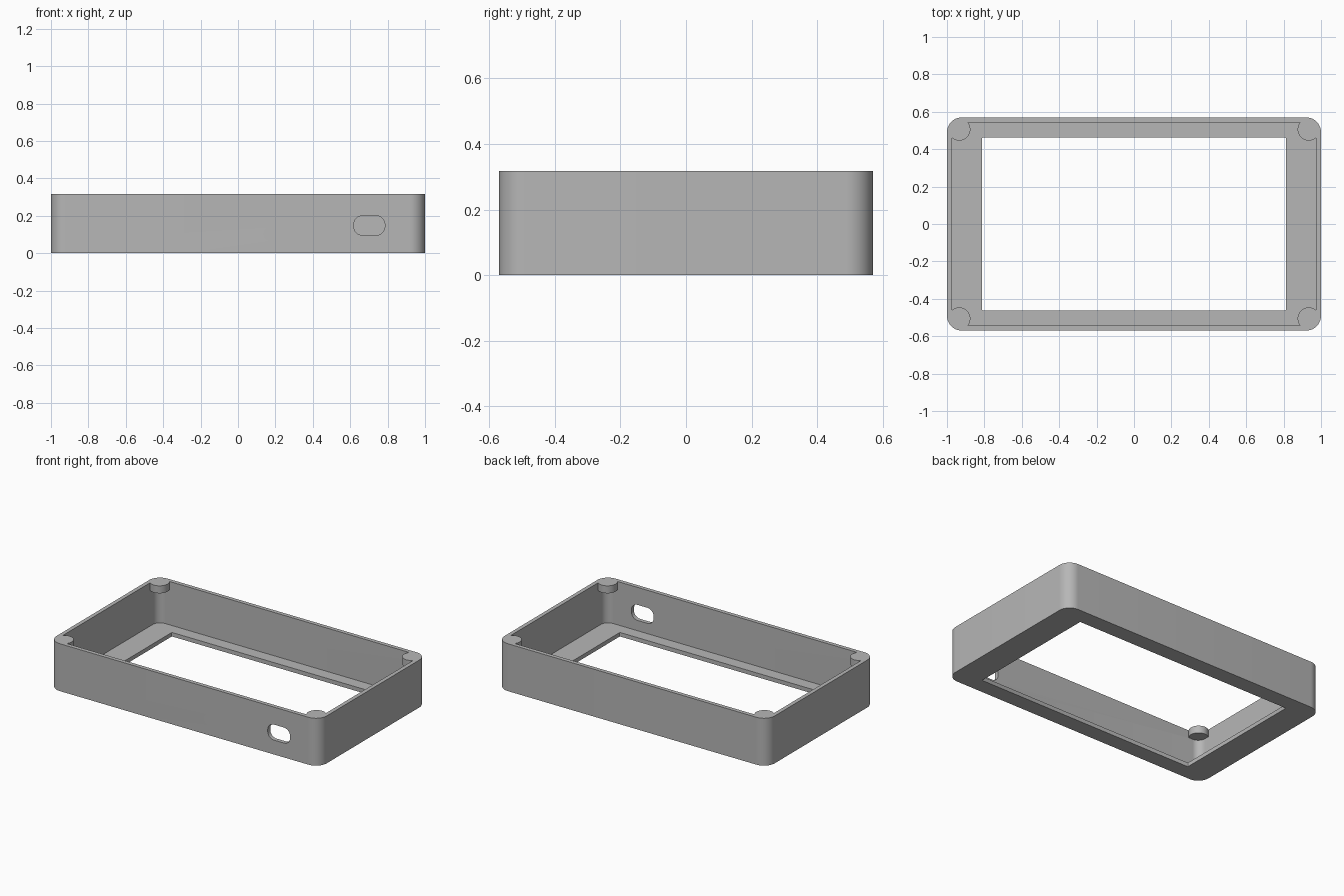
import bpy
import bmesh
from math import cos, sin, pi, radians
from mathutils import Matrix

cube = bpy.data.objects.get("Cube")
if cube:
    bpy.data.objects.remove(cube, do_unlink=True)

HALF_X, HALF_Y, HEIGHT = 1.0, 0.57, 0.317
WALL, FLOOR, CORNER = 0.027, 0.027, 0.08
TAB_BOTTOM = HEIGHT - 0.05

grey = bpy.data.materials.new("plain_grey")
grey.use_nodes = True
colour = (0.47, 0.47, 0.47, 1)
grey.diffuse_color = colour
grey.node_tree.nodes["Principled BSDF"].inputs["Base Color"].default_value = colour


def rounded_prism(name, hx, hy, radius, z0, z1, matrix=Matrix(), steps=12):
    """Rounded rectangle extruded from z0 to z1, then placed by matrix."""
    bm = bmesh.new()
    ring = []
    for quarter, (sx, sy) in enumerate([(1, 1), (-1, 1), (-1, -1), (1, -1)]):
        for i in range(steps + 1):
            a = (quarter + i / steps) * pi / 2
            ring.append(bm.verts.new((sx * (hx - radius) + radius * cos(a),
                                      sy * (hy - radius) + radius * sin(a), z0)))
    bmesh.ops.remove_doubles(bm, verts=ring, dist=1e-5)
    base = bm.faces.new([v for v in ring if v.is_valid])
    top = bmesh.ops.extrude_face_region(bm, geom=[base])["geom"]
    bmesh.ops.translate(bm, vec=(0, 0, z1 - z0),
                        verts=[g for g in top if isinstance(g, bmesh.types.BMVert)])
    bmesh.ops.recalc_face_normals(bm, faces=bm.faces)
    bm.transform(matrix)
    mesh = bpy.data.meshes.new(name)
    bm.to_mesh(mesh)
    bm.free()
    mesh.materials.append(grey)
    obj = bpy.data.objects.new(name, mesh)
    bpy.context.collection.objects.link(obj)
    return obj


def cut(target, cutter):
    """Subtract the cutter and discard it."""
    bpy.context.view_layer.objects.active = target
    mod = target.modifiers.new("cut", "BOOLEAN")
    mod.operation, mod.solver, mod.object = "DIFFERENCE", "EXACT", cutter
    bpy.ops.object.modifier_apply(modifier=mod.name)
    bpy.data.objects.remove(cutter, do_unlink=True)


# Outer body
frame = rounded_prism("enclosure_frame", HALF_X, HALF_Y, CORNER, 0, HEIGHT)

# Cavity, with the round corner screw tabs left solid just under the rim
cavity = rounded_prism("cavity", HALF_X - WALL, HALF_Y - WALL, CORNER - WALL,
                       FLOOR, HEIGHT + 0.1)
for sx in (-1, 1):
    for sy in (-1, 1):
        place = Matrix.Translation((sx * 0.935, sy * 0.506, 0))
        cut(cavity, rounded_prism("corner_tab", 0.06, 0.06, 0.06,
                                  TAB_BOTTOM, HEIGHT + 0.2, place))
cut(frame, cavity)

# Display opening through the floor
cut(frame, rounded_prism("opening", 0.813, 0.462, 0.005, -0.1, FLOOR + 0.1, steps=3))

# Cable slot through the front wall
slot_place = Matrix.Translation((0.702, -HALF_Y, 0.148)) @ Matrix.Rotation(pi / 2, 4, "X")
cut(frame, rounded_prism("cable_slot", 0.083, 0.052, 0.047, -0.1, 0.1, slot_place))

# Smooth rounded corners, crisp edges
bpy.ops.object.select_all(action="DESELECT")
frame.select_set(True)
bpy.context.view_layer.objects.active = frame
bpy.ops.object.shade_smooth_by_angle(angle=radians(30))
